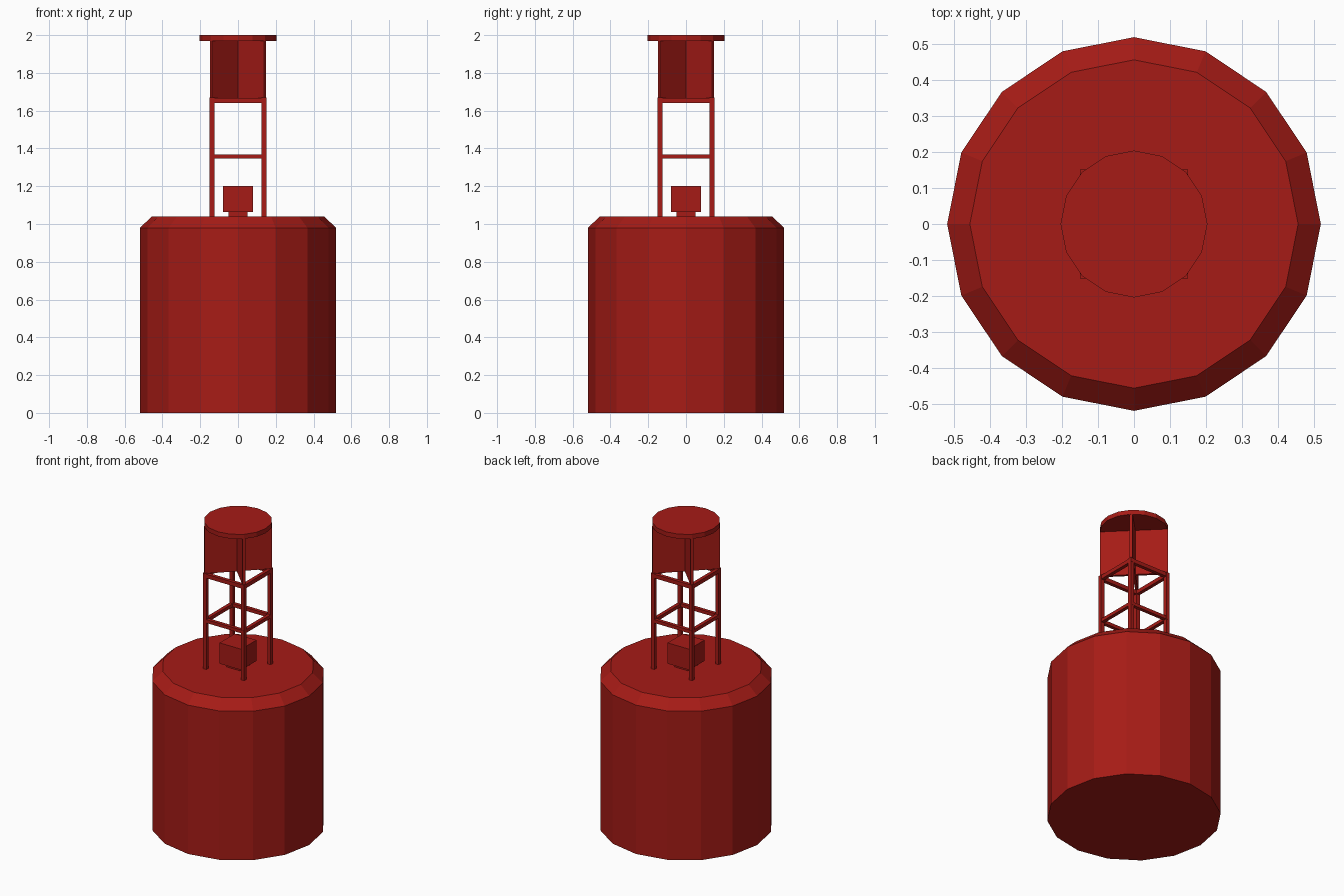
import bpy, bmesh
from math import cos, sin, pi, radians

if "Cube" in bpy.data.objects:
    bpy.data.objects.remove(bpy.data.objects["Cube"])

red = bpy.data.materials.new("red_paint")
red.diffuse_color = (0.38, 0.011, 0.008, 1)
red.use_nodes = True
red.node_tree.nodes["Principled BSDF"].inputs["Base Color"].default_value = red.diffuse_color


def finish(name, bm):
    bmesh.ops.recalc_face_normals(bm, faces=bm.faces)
    mesh = bpy.data.meshes.new(name)
    bm.to_mesh(mesh)
    bm.free()
    mesh.materials.append(red)
    obj = bpy.data.objects.new(name, mesh)
    bpy.context.collection.objects.link(obj)
    return obj


def lathe(name, profile, sides=16):
    """Stack polygon rings given as (radius, z) and cap both ends."""
    bm = bmesh.new()
    rings = [[bm.verts.new((r * cos(2 * pi * i / sides), r * sin(2 * pi * i / sides), z))
              for i in range(sides)] for r, z in profile]
    for a, b in zip(rings, rings[1:]):
        for i in range(sides):
            j = (i + 1) % sides
            bm.faces.new((a[i], a[j], b[j], b[i]))
    bm.faces.new(rings[0])
    bm.faces.new(rings[-1])
    return finish(name, bm)


def box(name, centre, size, turn=0):
    bm = bmesh.new()
    bmesh.ops.create_cube(bm, size=1)
    bmesh.ops.scale(bm, vec=size, verts=bm.verts)
    obj = finish(name, bm)
    obj.location = centre
    obj.rotation_euler.z = turn
    return obj


# Float with chamfered shoulder
lathe("float_body", [(0.519, 0), (0.519, 0.98), (0.456, 1.04)])

# Equipment box on a small foot
box("equipment_foot", (0, 0, 1.05), (0.10, 0.10, 0.04))
box("equipment_box", (0, 0, 1.1325), (0.158, 0.158, 0.137))

# Tower legs, ending below the reflector
P, T = 0.138, 0.025
for sx in (-1, 1):
    for sy in (-1, 1):
        box("tower_leg", (sx * P, sy * P, 1.35), (T, T, 0.64))

# Two levels of cross bars around the tower
for z, h in ((1.357, 0.022), (1.654, 0.026)):
    for s in (-1, 1):
        box("cross_bar_side", (s * P, 0, z), (T - 0.002, 2 * P + T + 0.002, h))
        box("cross_bar_front", (0, s * P, z), (2 * P, T - 0.002, h))

# Crossed radar reflector plates reaching out over opposite legs
for name, a in (("reflector_plate_a", 45), ("reflector_plate_b", -45)):
    box(name, (0, 0, 1.82), (0.406, 0.017, 0.305), radians(a))

# Top disc
lathe("top_disc", [(0.204, 1.97), (0.204, 2.0)])
